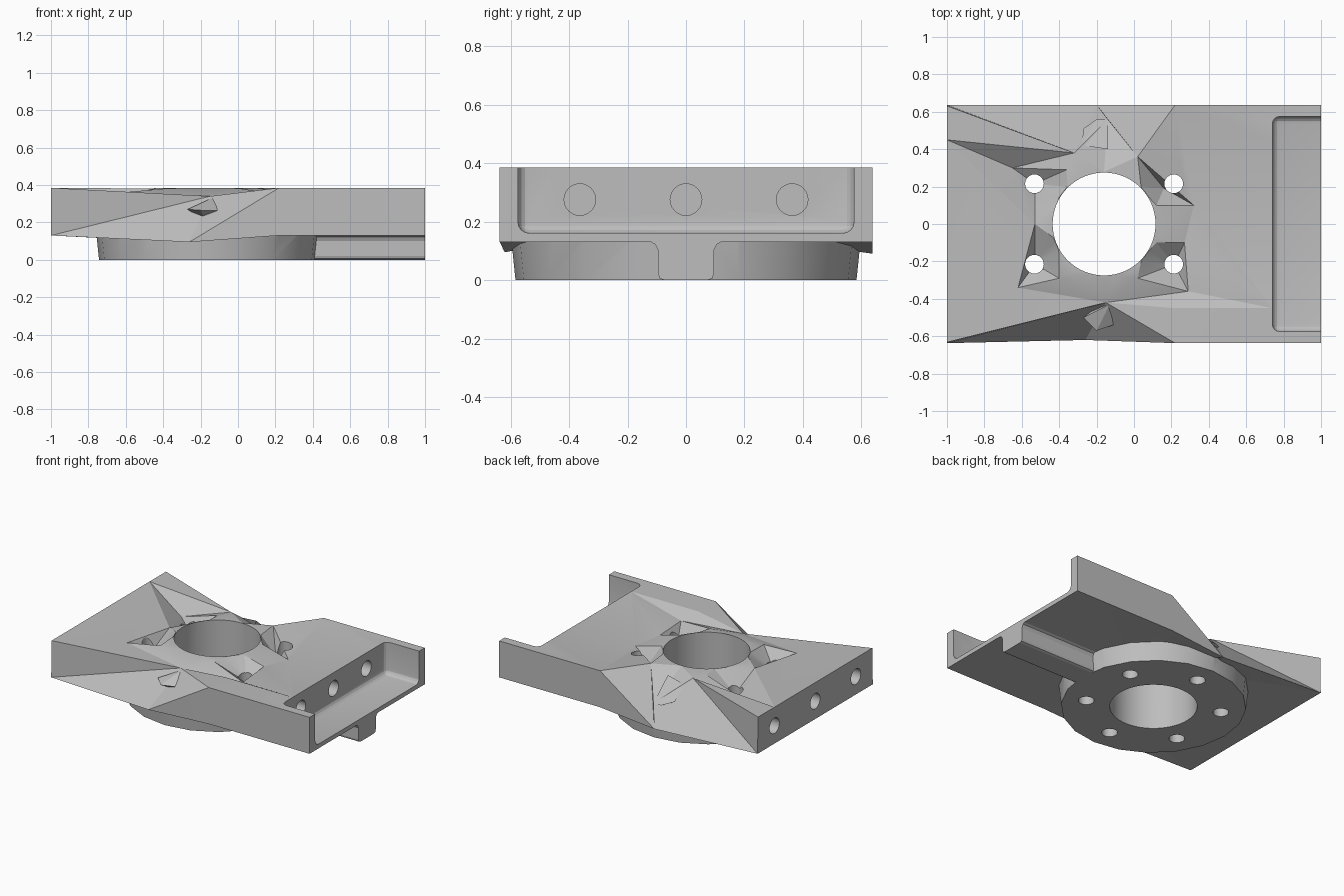
import bpy, bmesh, math
from mathutils import Vector, Matrix
from mathutils.geometry import delaunay_2d_cdt

if "Cube" in bpy.data.objects:
    bpy.data.objects.remove(bpy.data.objects["Cube"])

BX, BR, BASE = -0.16, 0.275, 0.13      # bore centre, bore radius, plate underside

grey = bpy.data.materials.new("plain_grey")
grey.diffuse_color = (0.51, 0.51, 0.51, 1)
grey.use_nodes = True
grey.node_tree.nodes["Principled BSDF"].inputs["Base Color"].default_value = grey.diffuse_color


def finish(bm, name):
    bmesh.ops.recalc_face_normals(bm, faces=bm.faces)
    me = bpy.data.meshes.new(name)
    bm.to_mesh(me)
    bm.free()
    ob = bpy.data.objects.new(name, me)
    bpy.context.collection.objects.link(ob)
    me.materials.append(grey)
    return ob


def cylinder(name, r1, r2, length, centre, along_x=False, seg=32):
    bm = bmesh.new()
    m = Matrix.Translation(centre)
    if along_x:
        m = m @ Matrix.Rotation(math.pi / 2, 4, 'Y')
    bmesh.ops.create_cone(bm, cap_ends=True, segments=seg, radius1=r1, radius2=r2,
                          depth=length, matrix=m)
    return finish(bm, name)


def combine(target, other, operation):
    mod = target.modifiers.new("cut", 'BOOLEAN')
    mod.operation, mod.object, mod.solver = operation, other, 'EXACT'
    bpy.context.view_layer.objects.active = target
    bpy.ops.object.modifier_apply(modifier=mod.name)
    bpy.data.objects.remove(other)


# Plate: outline with top heights, counter-clockwise
outline = [(-1, -.637, .13), (-.26, -.62, .095), (.22, -.637, .385), (1, -.637, .385),
           (1, .637, .385), (.22, .637, .385), (-.2, .637, .09), (-1, .637, .13),
           (-1, .632, .385), (-1, .45, .385), (-1, -.632, .385)]
# Facet corners of the top, around the bore
apex, ear, nook = (-.15, -.42, .34), (-.32, .38, .38), (-.65, .3, .29)
crest, east, south = (.02, .36, .385), (.32, .1, .325), (.29, -.36, .335)
lip_s, flat_s, flat_e = (.02, -.29, .38), (.22, -.45, .385), (.74, -.45, .385)
toe_w, lip_w, mid_w = (-.62, -.34, .36), (-.4, -.29, .38), (-.53, .0, .36)
brow, dent, lip_n = (-.36, .29, .38), (.27, -.1, .34), (.12, .1, .38)
inner = [apex, ear, nook, crest, east, south, lip_s, flat_s, flat_e, toe_w, lip_w, mid_w,
         brow, dent, lip_n, (-.14, .56, .225), (-.45, .1, .37), (-.43, -.1, .37),
         (.12, -.1, .38), (.74, .45, .385)]
# Low points at the four through holes, and the level bore lip
inner += [(-.53, .215, .26), (-.53, -.215, .26), (.16, .19, .27), (.215, -.215, .26)]
inner += [(BX + .28 * math.cos(a), .28 * math.sin(a), .385)
          for a in (i * math.pi / 12 for i in range(24))]

pts = outline + inner
n = len(outline)
index = {p: i for i, p in enumerate(pts)}
ridges = [(outline[0], apex), (outline[1], apex), (outline[10], apex), (outline[2], apex),
          (outline[8], ear), (outline[9], ear), (outline[9], nook), (nook, ear),
          (outline[5], crest), (outline[6], crest), (crest, east), (south, flat_e),
          (apex, south), (apex, flat_s), (flat_s, flat_e), (lip_s, south),
          (toe_w, lip_w), (toe_w, mid_w), (nook, mid_w), (nook, brow),
          (east, dent), (dent, south), (apex, lip_w), (lip_n, east)]
edges = [(i, (i + 1) % n) for i in range(n)] + [(index[a], index[b]) for a, b in ridges]
flat, _, tris, orig, _, _ = delaunay_2d_cdt([Vector(p[:2]) for p in pts], edges, [], 1, 1e-5)
bm = bmesh.new()
top, low, count = [], [], {}
for co, src in zip(flat, orig):
    z = pts[src[0]][2] if src else .36
    top.append(bm.verts.new((co.x, co.y, z)))
    low.append(bm.verts.new((co.x, co.y, min(z, BASE))))
for t in tris:
    bm.faces.new([top[i] for i in t])
    bm.faces.new([low[i] for i in reversed(t)])
    for a, b in zip(t, list(t[1:]) + [t[0]]):
        count.setdefault(frozenset((a, b)), []).append((a, b))
for used in count.values():
    if len(used) == 1:
        a, b = used[0]
        bm.faces.new((top[b], top[a], low[a], low[b]))
bmesh.ops.remove_doubles(bm, verts=bm.verts, dist=1e-4)
body = finish(bm, "carriage_plate")

# Round flange underneath
combine(body, cylinder("flange", .583, .597, .135, (BX, 0, .0675), seg=20), 'UNION')

# Rib under the open end, flared where it meets the plate
half = [(.075, 0), (.09, .006), (.095, .02), (.095, .1), (.105, .122), (.13, .135), (.13, .15)]
prof = half + [(-y, z) for y, z in reversed(half)]
bm = bmesh.new()
face = bm.faces.new([bm.verts.new((.3, y, z)) for y, z in prof])
ext = bmesh.ops.extrude_face_region(bm, geom=[face])
bmesh.ops.translate(bm, vec=(.7, 0, 0),
                    verts=[v for v in ext["geom"] if isinstance(v, bmesh.types.BMVert)])
combine(body, finish(bm, "rib"), 'UNION')

# Pocket open at the top and at one end
bm = bmesh.new()
bmesh.ops.create_cube(bm, size=1, matrix=Matrix.Translation((1.04, 0, .46))
                      @ Matrix.Diagonal((.6, 1.15, .6, 1)))
bmesh.ops.bevel(bm, geom=bm.edges[:], offset=.04, segments=4, profile=.5, affect='EDGES')
combine(body, finish(bm, "pocket_cutter"), 'DIFFERENCE')

# Central bore
combine(body, cylinder("bore_cutter", BR, BR, 2, (BX, 0, 0), seg=64), 'DIFFERENCE')

# Six flange holes: four go through, the two on the y axis are blind
for k in range(6):
    a = math.radians(30 + 60 * k)
    depth = .4 if k in (1, 4) else 2
    combine(body, cylinder("flange_hole_cutter", .05, .05, depth,
                           (BX + .43 * math.cos(a), .43 * math.sin(a), 0), seg=24), 'DIFFERENCE')

# Blind holes in the end face and in the pocket wall
for x, spread, z in ((-1, .45, .255), (.74, .363, .275)):
    for y in (-spread, 0, spread):
        combine(body, cylinder("end_hole_cutter", .054, .054, .4, (x, y, z), True, 24),
                'DIFFERENCE')


# Small faceted lugs left standing on the slopes
def lug(name, corners):
    bm = bmesh.new()
    for c in corners:
        bm.verts.new(c)
    bmesh.ops.convex_hull(bm, input=bm.verts[:])
    return finish(bm, name)


lug("front_lug", [(-.27, -.5, .27), (-.2, -.57, .265), (-.11, -.54, .265),
                  (-.13, -.43, .335), (-.18, -.43, .3), (-.17, -.45, .2)])
lug("back_lug", [(-.28, .42, .34), (-.27, .51, .25), (-.2, .56, .225), (-.14, .56, .225),
                 (-.14, .4, .36), (-.2, .45, .2)])

bpy.ops.object.select_all(action='DESELECT')
body.select_set(True)
bpy.context.view_layer.objects.active = body
bpy.ops.object.shade_smooth_by_angle(angle=math.radians(18))
